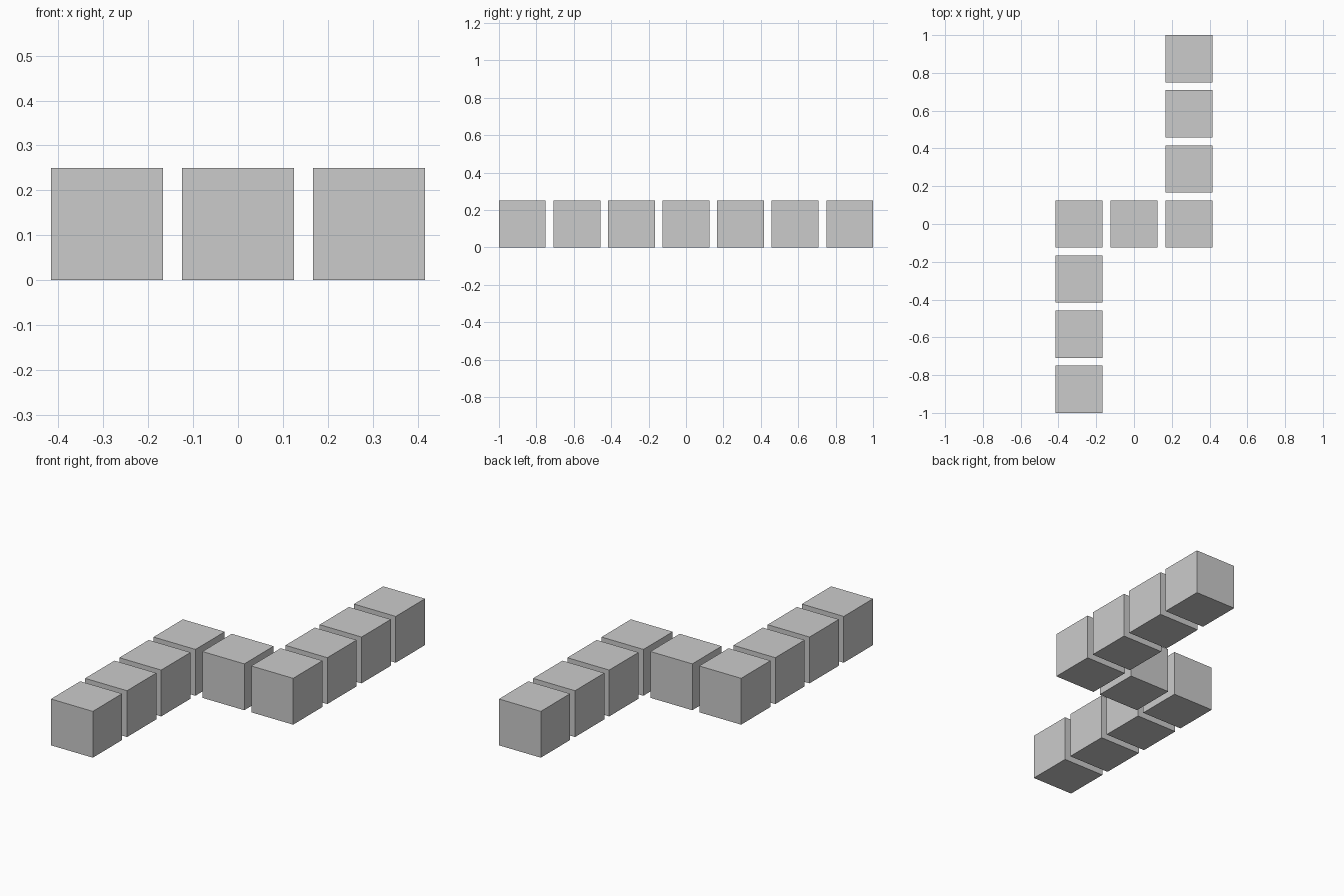
import bpy

if "Cube" in bpy.data.objects:
    bpy.data.objects.remove(bpy.data.objects["Cube"])

SIZE = 0.25          # cube edge
PITCH = 1.75 / 6     # centre-to-centre spacing


def add_block(name, col, row):
    bpy.ops.mesh.primitive_cube_add(
        size=SIZE, location=(col * PITCH, row * PITCH, SIZE / 2))
    bpy.context.object.name = name


# Middle block joining the two arms
add_block("centre_block", 0, 0)

# Two arms of four blocks, point-symmetric about the centre
for side, label in ((-1, "left_front"), (1, "right_back")):
    for i in range(4):
        add_block(f"{label}_block_{i + 1}", side, side * i)
